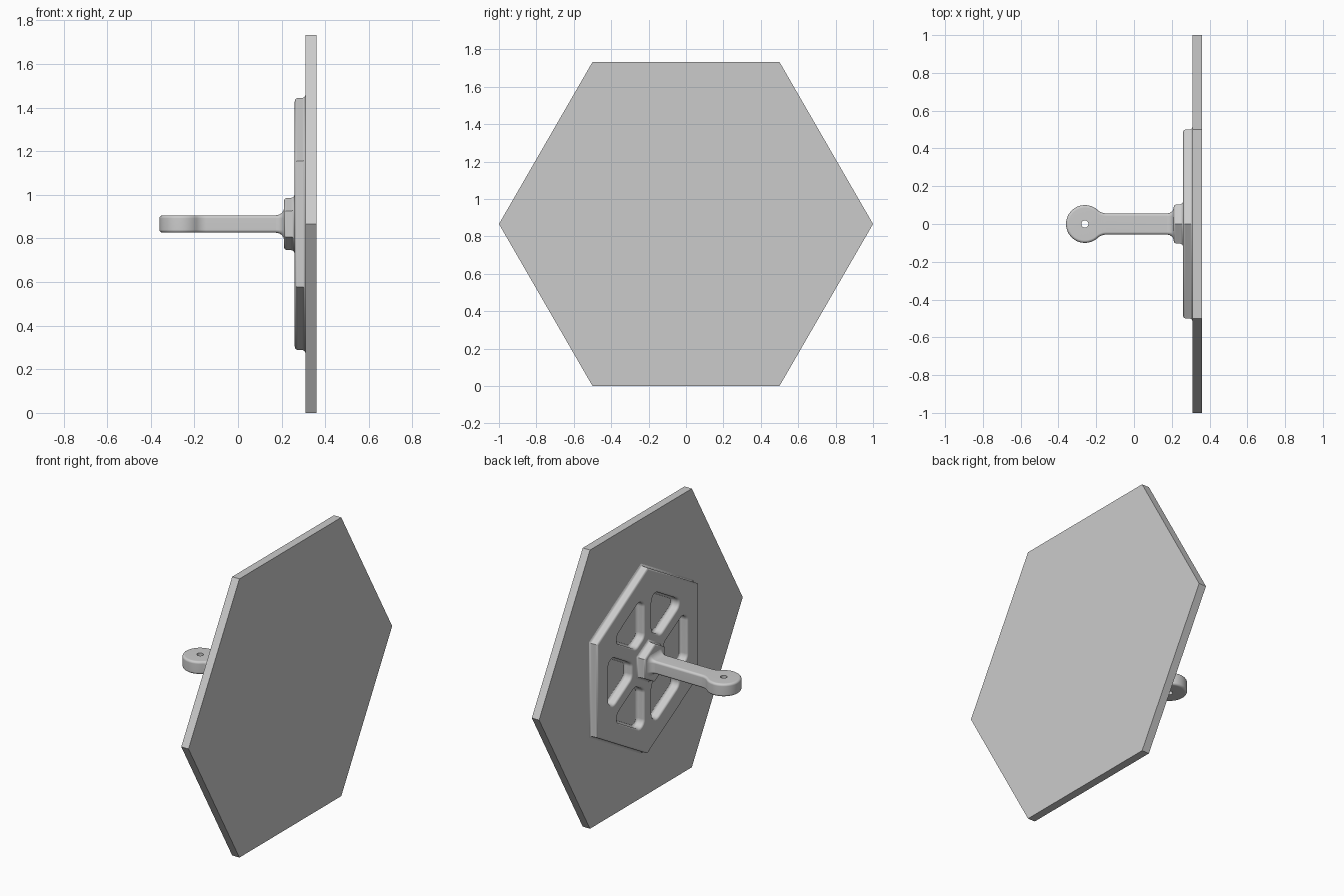
import bpy, bmesh
from math import sin, cos, tan, pi, sqrt, radians, acos
from mathutils import Vector, Matrix

cube = bpy.data.objects.get("Cube")
if cube:
    bpy.data.objects.remove(cube)

MID = sqrt(3) / 2          # height of the centre line

gray = bpy.data.materials.new("light_gray")
gray.use_nodes = True
gray.diffuse_color = (0.6, 0.6, 0.6, 1)
gray.node_tree.nodes["Principled BSDF"].inputs["Base Color"].default_value = gray.diffuse_color


def hexagon(radius, start=0.0):
    return [Vector((radius * cos(start + i * pi / 3), radius * sin(start + i * pi / 3)))
            for i in range(6)]


def round_corners(corners, radius, steps=6):
    """Replace every corner of a convex outline with an arc."""
    out = []
    for i, p in enumerate(corners):
        a = (corners[i - 1] - p).normalized()
        b = (corners[(i + 1) % len(corners)] - p).normalized()
        half = acos(max(-1, min(1, a.dot(b)))) / 2
        centre = p + (a + b).normalized() * radius / sin(half)
        v0 = p + a * radius / tan(half) - centre
        v1 = p + b * radius / tan(half) - centre
        turn = v0.angle_signed(v1)
        for s in range(steps + 1):
            out.append(centre + Matrix.Rotation(-turn * s / steps, 2) @ v0)
    return out


def shell(name, loops, profile, axis="x"):
    """Closed solid: each loop function is swept along (inset, height) steps,
    then both ends are capped around any holes."""
    bm = bmesh.new()
    caps = [[], []]
    for loop in loops:
        rings = []
        for inset, h in profile:
            pts = loop(inset)
            rings.append([bm.verts.new((h, p.x, p.y + MID) if axis == "x"
                                       else (p.x, p.y, h + MID)) for p in pts])
        n = len(rings[0])
        for lo, hi in zip(rings, rings[1:]):
            for i in range(n):
                j = (i + 1) % n
                bm.faces.new((lo[i], lo[j], hi[j], hi[i]))
        for cap, ring in zip(caps, (rings[0], rings[-1])):
            cap += [bm.edges.get((ring[i], ring[(i + 1) % n])) for i in range(n)]
    for cap in caps:
        bmesh.ops.triangle_fill(bm, edges=cap, use_beauty=True)
    bmesh.ops.recalc_face_normals(bm, faces=bm.faces)
    mesh = bpy.data.meshes.new(name)
    bm.to_mesh(mesh)
    bm.free()
    mesh.materials.append(gray)
    obj = bpy.data.objects.new(name, mesh)
    bpy.context.collection.objects.link(obj)
    bpy.ops.object.select_all(action="DESELECT")
    obj.select_set(True)
    bpy.context.view_layer.objects.active = obj
    bpy.ops.object.shade_smooth_by_angle(angle=radians(40))
    weighted = obj.modifiers.new("weighted_normals", "WEIGHTED_NORMAL")
    weighted.keep_sharp = True
    return obj


def edge_round(r, steps=4):
    """(inset, depth) pairs for a quarter-round edge."""
    return [(r * (1 - sin(k * pi / 2 / steps)), r * (1 - cos(k * pi / 2 / steps)))
            for k in range(steps + 1)]


# Large hexagonal panel
shell("panel", [lambda off: hexagon(1 - off)], [(0, 0.31), (0, 0.36)])


# Hexagonal backing frame with six rounded openings between the spokes
def frame_outline(off):
    return hexagon((0.5 - off) / cos(pi / 6), pi / 6)


def opening(index):
    def outline(off):
        outer, inner, spoke = 0.385 + off, 0.16 - off, 0.04 - off
        width = lambda u: u * tan(pi / 6) - spoke / cos(pi / 6)
        corners = [Vector((inner, -width(inner))), Vector((outer, -width(outer))),
                   Vector((outer, width(outer))), Vector((inner, width(inner)))]
        turn = Matrix.Rotation(index * pi / 3, 2)
        return [turn @ p for p in round_corners(corners, 0.042 + off)]
    return outline


frame_profile = [(o, 0.26 + d) for o, d in edge_round(0.014)]
frame_profile += [(0, 0.295), (-0.002, 0.301), (-0.006, 0.306), (-0.012, 0.31), (-0.012, 0.32)]
shell("backing_frame", [frame_outline] + [opening(i) for i in range(6)], frame_profile)

# Hexagonal hub in the middle of the frame
hub_profile = [(o, 0.21 + d) for o, d in edge_round(0.014)]
hub_profile += [(0, 0.242), (-0.003, 0.251), (-0.008, 0.257), (-0.014, 0.261), (-0.014, 0.28)]
shell("hub", [lambda off: hexagon((0.103 - off) / cos(pi / 6), pi / 6)], hub_profile)


# Flared root joining the arm to the hub
def root_outline(off):
    y, z = 0.056 - off, 0.04 - off
    corners = [Vector((-y, -z)), Vector((y, -z)), Vector((y, z)), Vector((-y, z))]
    return round_corners(corners, 0.014 - off)


FLARE = 0.038
root_profile = [(-FLARE * (1 - cos(k * pi / 12)), 0.174 + FLARE * sin(k * pi / 12))
                for k in range(7)]
shell("arm_root", [root_outline], root_profile + [(-FLARE, 0.23)])


# Arm with a round eye at its free end
EYE = -0.26


def arm_outline(off):
    r, h, f = 0.1 - off, 0.056 - off, 0.07 + off
    fx, fy = EYE + sqrt((r + f) ** 2 - (h + f) ** 2), h + f
    lean = acos((fx - EYE) / (r + f))
    upper = [Vector((0.22, h))]
    for k in range(9):          # concave neck
        a = -pi / 2 - k / 8 * (pi / 2 - lean)
        upper.append(Vector((fx + f * cos(a), fy + f * sin(a))))
    for k in range(1, 21):      # round eye
        a = lean + k / 20 * (pi - lean)
        upper.append(Vector((EYE + r * cos(a), r * sin(a))))
    return upper + [Vector((p.x, -p.y)) for p in reversed(upper[:-1])]


def pin_hole(off):
    return [Vector((EYE + 0.019 * cos(k * pi / 12), 0.019 * sin(k * pi / 12)))
            for k in range(24)]


rounding = [(o, d - 0.04) for o, d in edge_round(0.014)]
arm_profile = rounding + [(o, -h) for o, h in reversed(rounding)]
shell("arm", [arm_outline, pin_hole], arm_profile, axis="z")
